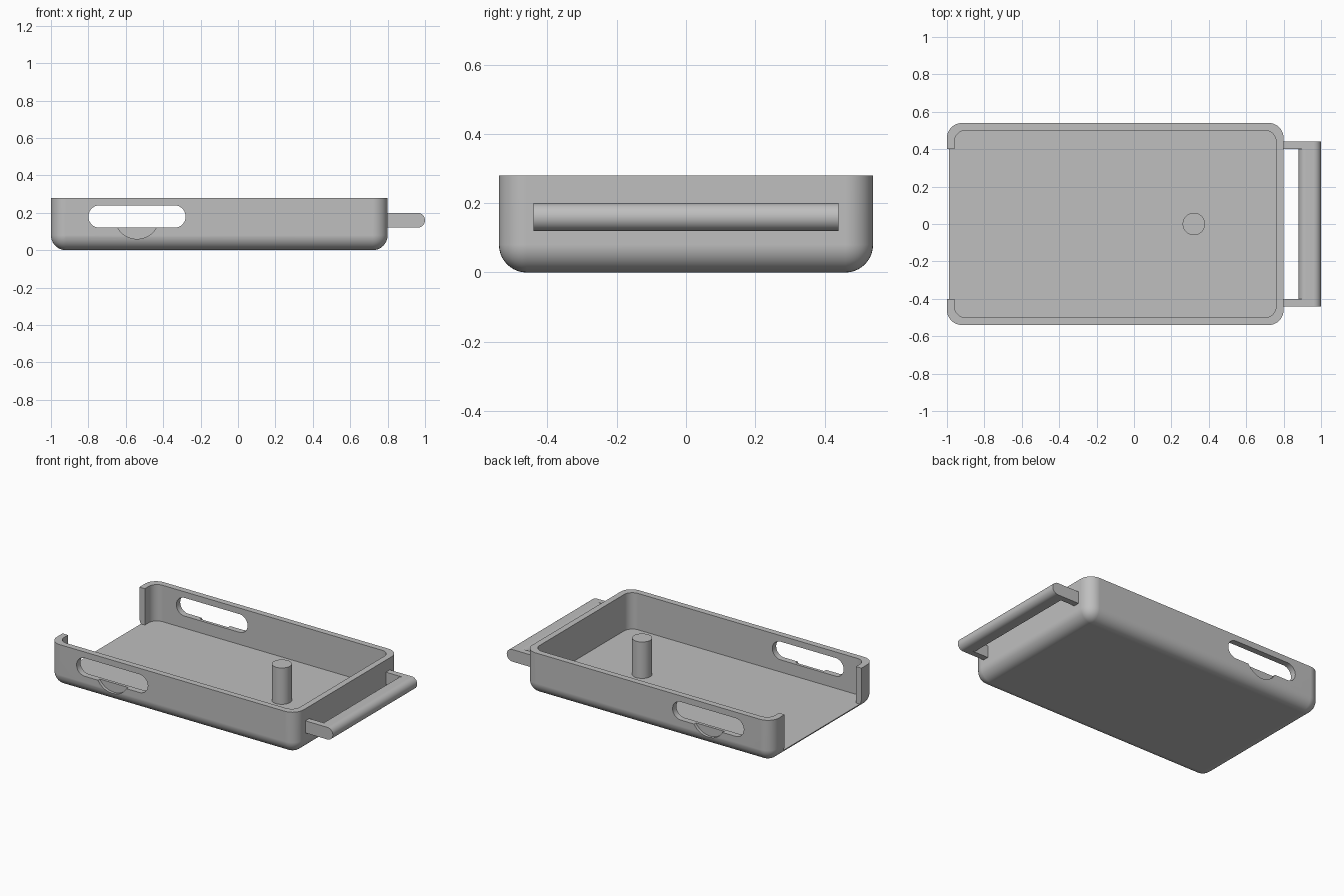
import bpy, bmesh, math
from mathutils import Vector

cube = bpy.data.objects.get("Cube")
if cube:
    bpy.data.objects.remove(cube, do_unlink=True)

grey = bpy.data.materials.new("plain grey")
grey.use_nodes = True
colour = (0.52, 0.52, 0.52, 1)
grey.diffuse_color = colour
grey.node_tree.nodes["Principled BSDF"].inputs["Base Color"].default_value = colour


def make(name, bm):
    bmesh.ops.recalc_face_normals(bm, faces=bm.faces)
    mesh = bpy.data.meshes.new(name)
    bm.to_mesh(mesh)
    bm.free()
    mesh.materials.append(grey)
    ob = bpy.data.objects.new(name, mesh)
    bpy.context.collection.objects.link(ob)
    return ob


def box(name, lo, hi, radius=0, round_bottom=False):
    """Box with rounded vertical edges and, if wanted, a rounded underside."""
    bm = bmesh.new()
    bmesh.ops.create_cube(bm, size=1)
    lo, hi = Vector(lo), Vector(hi)
    for v in bm.verts:
        v.co = Vector(lo[i] if v.co[i] < 0 else hi[i] for i in range(3))
    if radius:
        edges = []
        for e in bm.edges:
            a, b = (v.co for v in e.verts)
            upright = abs(a.z - b.z) > 1e-5
            low = max(a.z, b.z) < lo.z + 1e-5
            if upright or (round_bottom and low):
                edges.append(e)
        bmesh.ops.bevel(bm, geom=edges, offset=radius, segments=10,
                        profile=0.5, affect='EDGES')
    return make(name, bm)


def extrude_y(name, outline, y0, y1):
    """Solid from an (x, z) outline stretched from y0 to y1."""
    bm = bmesh.new()
    face = bm.faces.new([bm.verts.new((x, y0, z)) for x, z in outline])
    ext = bmesh.ops.extrude_face_region(bm, geom=[face])
    moved = [g for g in ext["geom"] if isinstance(g, bmesh.types.BMVert)]
    bmesh.ops.translate(bm, verts=moved, vec=(0, y1 - y0, 0))
    return make(name, bm)


def arc(cx, cz, r, start, end, steps=20):
    angles = [math.radians(start + (end - start) * i / steps) for i in range(steps + 1)]
    return [(cx + r * math.cos(a), cz + r * math.sin(a)) for a in angles]


def cut(target, cutter):
    cutter.hide_render = True
    mod = target.modifiers.new("cut", 'BOOLEAN')
    mod.operation = 'DIFFERENCE'
    mod.solver = 'EXACT'
    mod.object = cutter
    bpy.context.view_layer.objects.active = target
    bpy.ops.object.modifier_apply(modifier=mod.name)
    bpy.data.objects.remove(cutter, do_unlink=True)


def finish(ob):
    bpy.ops.object.select_all(action='DESELECT')
    ob.select_set(True)
    bpy.context.view_layer.objects.active = ob
    bpy.ops.object.shade_smooth_by_angle(angle=math.radians(30))
    mod = ob.modifiers.new("even shading", 'WEIGHTED_NORMAL')
    mod.keep_sharp = True


FLOOR, RIM, MID = 0.04, 0.28, 0.16

# Tray shell, hollowed and open at one end
tray = box("tray", (-1, -0.54, 0), (0.8, 0.54, RIM), 0.08, True)
cut(tray, box("cavity", (-0.96, -0.5, FLOOR), (0.76, 0.5, 0.5), 0.06))
cut(tray, box("end_opening", (-1.2, -0.4, FLOOR), (-0.9, 0.4, 0.5)))

# Long slot through both side walls
slot = arc(-0.34, 0.18, 0.06, -90, 90) + arc(-0.74, 0.18, 0.06, 90, 270)
cut(tray, extrude_y("slot", slot, -0.7, 0.7))

# Shallow finger recess below each slot
for side in (-1, 1):
    cut(tray, extrude_y("finger_recess", arc(-0.54, 0.18, 0.12, 180, 360),
                        side * 0.52, side * 0.7))
finish(tray)

# Handle: rounded bar on two arms
bar_outline = arc(0.96, MID, 0.04, -90, 90) + arc(0.92, MID, 0.04, 90, 270)
finish(extrude_y("handle_bar", bar_outline, -0.4, 0.4))
arm_outline = arc(0.96, MID, 0.04, -90, 90) + [(0.79, 0.2), (0.79, 0.12)]
for name, side in (("right_handle_arm", -1), ("left_handle_arm", 1)):
    finish(extrude_y(name, arm_outline, side * 0.4, side * 0.44))

# Upright post on the floor
bm = bmesh.new()
bmesh.ops.create_cone(bm, cap_ends=True, segments=48, radius1=0.06, radius2=0.06,
                      depth=RIM - FLOOR + 0.01)
bmesh.ops.translate(bm, verts=bm.verts, vec=(0.32, 0, (RIM + FLOOR - 0.01) / 2))
finish(make("post", bm))
